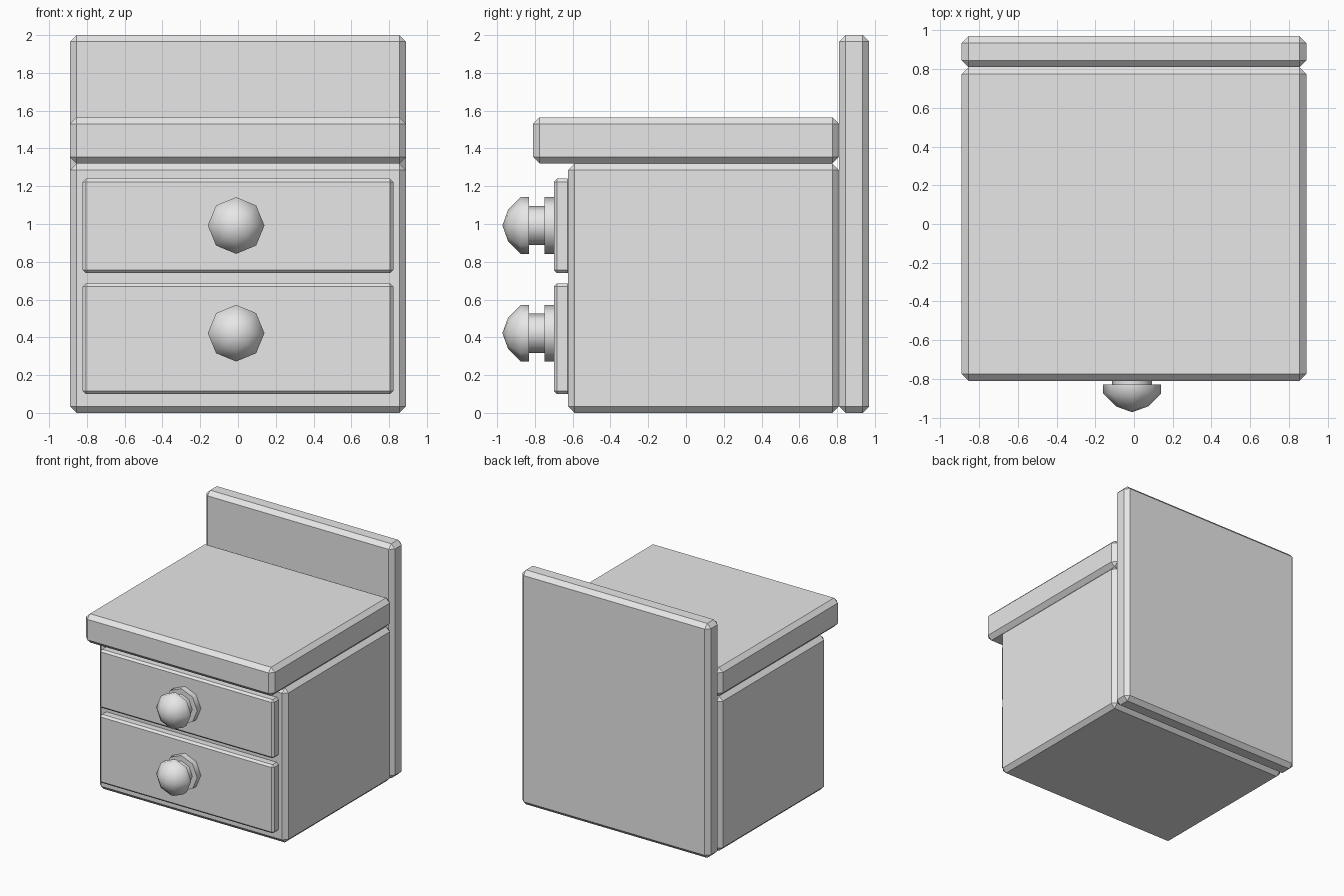
import bpy, bmesh, math

cube = bpy.data.objects.get("Cube")
if cube:
    bpy.data.objects.remove(cube, do_unlink=True)

# Single flat colour
grey = bpy.data.materials.new("plain_grey")
grey.use_nodes = True
COLOUR = (0.8, 0.8, 0.8, 1)
grey.diffuse_color = COLOUR
grey.node_tree.nodes["Principled BSDF"].inputs["Base Color"].default_value = COLOUR


def add_object(name, bm):
    mesh = bpy.data.meshes.new(name)
    bmesh.ops.recalc_face_normals(bm, faces=bm.faces)
    bm.to_mesh(mesh)
    bm.free()
    mesh.materials.append(grey)
    obj = bpy.data.objects.new(name, mesh)
    bpy.context.collection.objects.link(obj)
    return obj


def panel(name, low, high, chamfer):
    """Box between two corners with chamfered edges."""
    bm = bmesh.new()
    bmesh.ops.create_cube(bm, size=1)
    for v in bm.verts:
        for i in range(3):
            v.co[i] = high[i] if v.co[i] > 0 else low[i]
    obj = add_object(name, bm)
    bevel = obj.modifiers.new("chamfer", 'BEVEL')
    bevel.width = chamfer
    bevel.segments = 1
    return obj


def knob(name, x, z, sides=8):
    """Octagonal turned knob: flange, neck and domed head, pointing to -y."""
    profile = [(0, -0.69), (0.15, -0.69), (0.15, -0.75), (0.104, -0.75),
               (0.104, -0.83), (0.15, -0.83), (0.15, -0.875),
               (0.083, -0.942), (0, -0.972)]
    bm = bmesh.new()
    rings = []
    for r, y in profile:
        count = sides if r else 1
        rings.append([bm.verts.new((x + r * math.sin(math.tau * k / sides), y,
                                    z + r * math.cos(math.tau * k / sides)))
                      for k in range(count)])
    for a, b in zip(rings, rings[1:]):
        for k in range(sides):
            n = (k + 1) % sides
            if len(a) == 1:
                bm.faces.new((a[0], b[k], b[n]))
            elif len(b) == 1:
                bm.faces.new((a[k], b[0], a[n]))
            else:
                bm.faces.new((a[k], b[k], b[n], a[n]))
    obj = add_object(name, bm)
    bpy.ops.object.select_all(action='DESELECT')
    obj.select_set(True)
    bpy.context.view_layer.objects.active = obj
    bpy.ops.object.shade_smooth_by_angle(angle=math.radians(60))
    return obj


# Carcass, overhanging top and tall backboard
W = 0.89
panel("cabinet_body", (-W, -0.625, 0), (W, 0.81, 1.32), 0.035)
panel("table_top", (-W, -0.81, 1.32), (W, 0.81, 1.565), 0.035)
panel("backboard", (-W, 0.81, 0), (W, 0.97, 2), 0.035)

# Drawers with their knobs
for label, bottom, top, knob_z in (("upper", 0.74, 1.24, 0.992),
                                   ("lower", 0.10, 0.685, 0.422)):
    panel(label + "_drawer", (-0.822, -0.70, bottom), (0.822, -0.61, top), 0.017)
    knob(label + "_knob", -0.01, knob_z)
